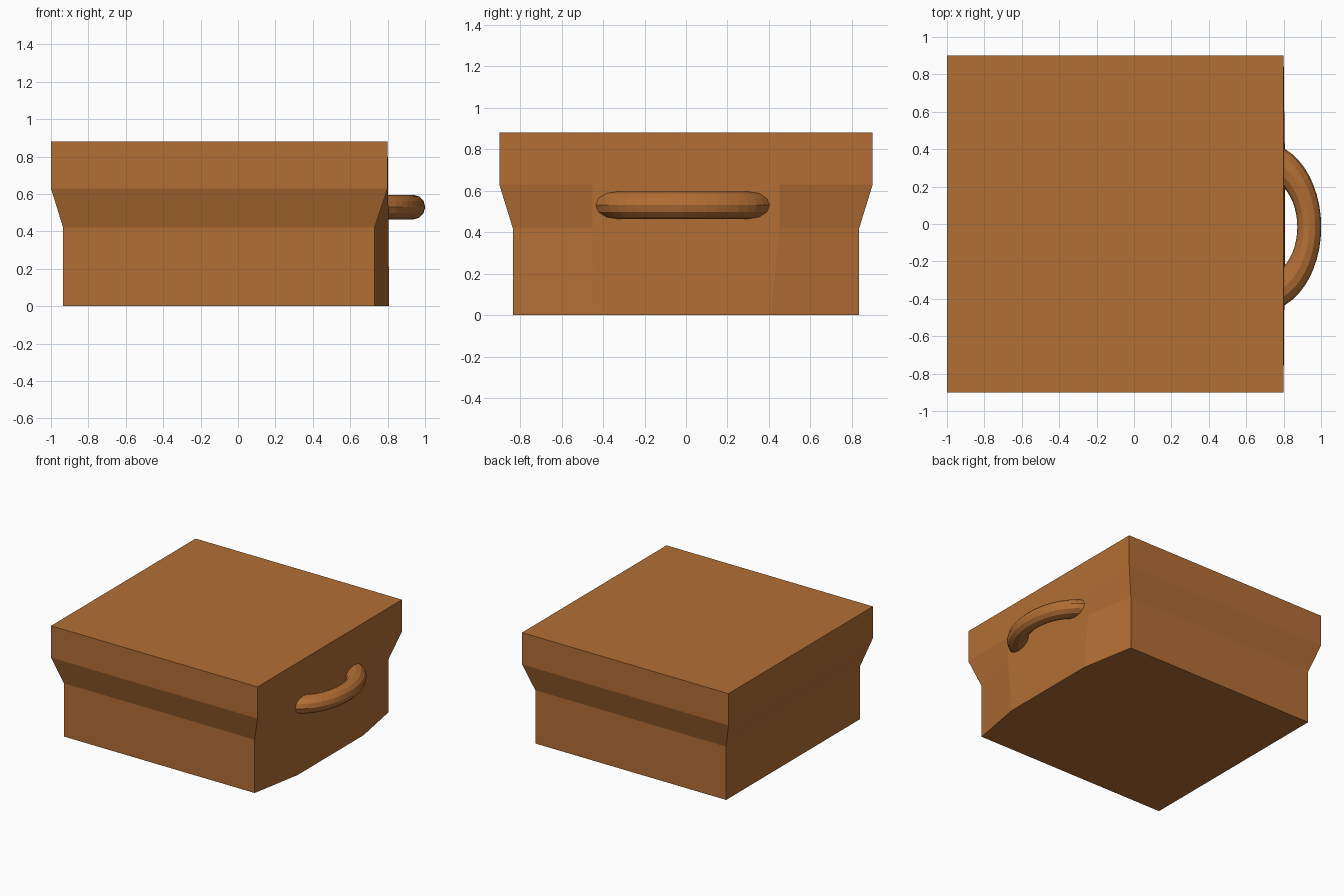
import bpy, bmesh

if "Cube" in bpy.data.objects:
    bpy.data.objects.remove(bpy.data.objects["Cube"])

wood = bpy.data.materials.new("warm brown")
wood.diffuse_color = (0.45, 0.156, 0.035, 1)
wood.use_nodes = True
wood.node_tree.nodes["Principled BSDF"].inputs["Base Color"].default_value = wood.diffuse_color

# Box body: stacked six-sided rings (back x, corner x, half depth, bulge x, bulge half width, z)
rings = [
    (-0.935, 0.73, 0.835, 0.807, 0.41, 0.0),
    (-0.935, 0.73, 0.835, 0.805, 0.45, 0.42),
    (-1.0, 0.80, 0.90, 0.802, 0.45, 0.63),
    (-1.0, 0.80, 0.90, 0.80, 0.45, 0.88),
]
bm = bmesh.new()
loops = []
for xb, xc, d, xm, w, z in rings:
    pts = [(xb, -d), (xc, -d), (xm, -w), (xm, w), (xc, d), (xb, d)]
    loops.append([bm.verts.new((x, y, z)) for x, y in pts])
for a, b in zip(loops, loops[1:]):
    for i in range(6):
        j = (i + 1) % 6
        bm.faces.new((a[i], a[j], b[j], b[i]))
bm.faces.new(loops[0][::-1])
bm.faces.new(loops[-1])
mesh = bpy.data.meshes.new("drawer_box")
bm.to_mesh(mesh)
bm.free()
box = bpy.data.objects.new("drawer_box", mesh)
bpy.context.collection.objects.link(box)
mesh.materials.append(wood)

# Handle: flattened ring, half sunk into the bulged side
bpy.ops.mesh.primitive_torus_add(major_segments=48, minor_segments=12,
                                 major_radius=0.358, minor_radius=0.0925,
                                 location=(0.69, -0.016, 0.53))
handle = bpy.context.object
handle.name = "handle"
handle.scale = (0.69, 1, 0.71)
handle.data.materials.append(wood)
bpy.ops.object.transform_apply(location=False, rotation=False, scale=True)
bpy.ops.object.shade_flat()
